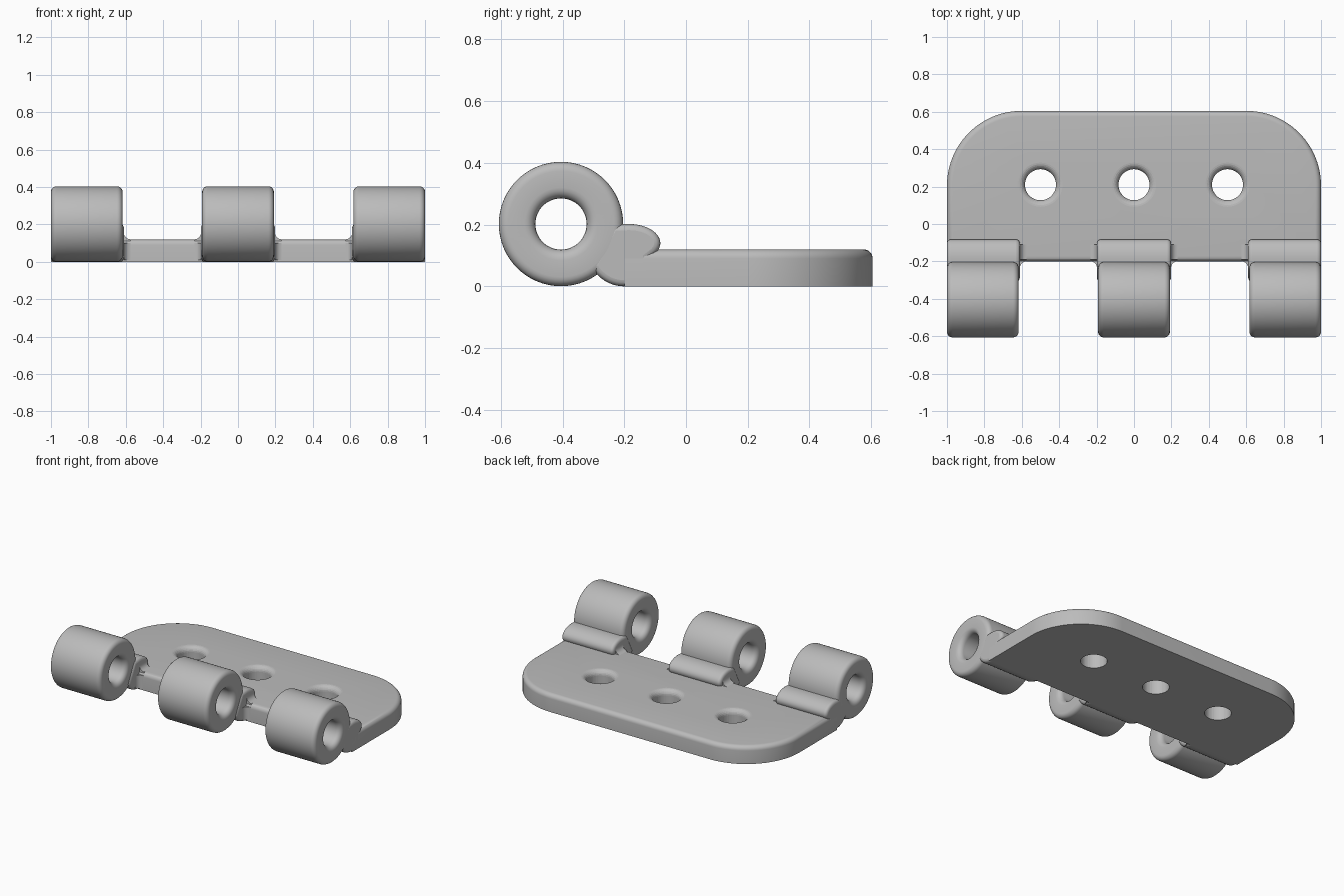
import bpy, bmesh
from math import pi, sin, cos, radians
from mathutils import Vector

cube = bpy.data.objects.get("Cube")
if cube:
    bpy.data.objects.remove(cube)

steel = bpy.data.materials.new("plain grey metal")
steel.use_nodes = True
GREY = (0.5, 0.5, 0.5, 1)
steel.diffuse_color = GREY
steel.node_tree.nodes["Principled BSDF"].inputs["Base Color"].default_value = GREY


def arc(cx, cy, rx, ry, start, end, steps):
    """Points on an elliptical arc, angles in degrees."""
    angles = [radians(start + (end - start) * i / steps) for i in range(steps + 1)]
    return [(cx + rx * cos(a), cy + ry * sin(a)) for a in angles]


def loft(name, rings, closed=False):
    """Join matching rings of points; cap both ends unless closed in a loop."""
    bm = bmesh.new()
    loops = [[bm.verts.new(p) for p in ring] for ring in rings]
    n = len(loops[0])
    pairs = list(zip(loops, loops[1:])) + ([(loops[-1], loops[0])] if closed else [])
    for a, b in pairs:
        for i in range(n):
            j = (i + 1) % n
            bm.faces.new((a[i], a[j], b[j], b[i]))
    if not closed:
        bm.faces.new(loops[0])
        bm.faces.new(loops[-1])
    bmesh.ops.recalc_face_normals(bm, faces=bm.faces)
    mesh = bpy.data.meshes.new(name)
    bm.to_mesh(mesh)
    bm.free()
    obj = bpy.data.objects.new(name, mesh)
    bpy.context.collection.objects.link(obj)
    mesh.materials.append(steel)
    return obj


def smooth(obj):
    bpy.ops.object.select_all(action='DESELECT')
    obj.select_set(True)
    bpy.context.view_layer.objects.active = obj
    bpy.ops.object.shade_smooth_by_angle(angle=radians(35))


# Plate with two large rounded corners and a softened top edge
THICK, FRONT, BACK, CORNER, SOFT = 0.12, -0.2, 0.605, 0.4, 0.03


def plate_ring(inset, z):
    r = CORNER - inset
    outline = [(1 - inset, FRONT + inset)]
    outline += arc(1 - CORNER, BACK - CORNER, r, r, 0, 90, 24)
    outline += arc(CORNER - 1, BACK - CORNER, r, r, 90, 180, 24)
    outline += [(inset - 1, FRONT + inset)]
    return [(x, y, z) for x, y in outline]


rings = [plate_ring(0, 0)]
for out, z in arc(-SOFT, THICK - SOFT, SOFT, SOFT, 0, 90, 6):
    rings.append(plate_ring(-out, z))
plate = loft("plate", rings)

# Screw holes with flared rims
for x in (-0.5, 0, 0.5):
    profile = [(0.083, -0.05)] + arc(0.118, THICK - 0.035, 0.035, 0.035, 180, 90, 6)
    profile.append((0.118, THICK + 0.05))
    cutter = loft("screw_hole_cutter", [
        [(x + px, 0.21 + py, z) for px, py in arc(0, 0, r, r, 0, 352.5, 47)]
        for r, z in profile])
    cutter.hide_render = True
    cutter.hide_set(True)
    cut = plate.modifiers.new("screw hole", 'BOOLEAN')
    cut.operation, cut.solver, cut.object = 'DIFFERENCE', 'EXACT', cutter
smooth(plate)


# Knuckle barrel: a ring section with softened corners turned about the x axis
def barrel(name, x0, x1):
    outer, bore, f, g = 0.2015, 0.083, 0.03, 0.035
    section = arc(x0 + f, outer - f, f, f, 180, 90, 5)
    section += arc(x1 - f, outer - f, f, f, 90, 0, 5)
    section += arc(x1 - g, bore + g, g, g, 0, -90, 5)
    section += arc(x0 + g, bore + g, g, g, 270, 180, 5)
    turns = [2 * pi * i / 64 for i in range(64)]
    smooth(loft(name, [
        [(x, -0.405 + r * cos(a), 0.202 + r * sin(a)) for x, r in section]
        for a in turns], closed=True))


# Neck: rounded lump joining a barrel to the plate
def neck(name, x0, x1):
    side = arc(-0.2, 0.12, 0.12, 0.12, 206, 270, 10)
    side += [(-0.12, 0), (-0.12, 0.09)]
    side += arc(-0.185, 0.14, 0.102, 0.062, -40, 90, 16)
    side += [(-0.24, 0.2)]
    obj = loft(name, [[(x, y, z) for y, z in side] for x in (x0, x1)])
    bevel = obj.modifiers.new("soft ends", 'BEVEL')
    bevel.width, bevel.segments = 0.02, 4
    bevel.limit_method, bevel.angle_limit = 'ANGLE', radians(60)
    smooth(obj)


# Coves: small concave fillets where a neck side meets the plate
def coves(name, x, sign):
    r = 0.035
    corner = [(-0.02, -0.02)] + [(r, -0.02)] + arc(r, r, r, r, 270, 180, 6) + [(-0.02, r)]
    smooth(loft(name + "_top_cove", [
        [(x + sign * u, y, THICK + v) for u, v in corner] for y in (-0.19, -0.11)]))
    smooth(loft(name + "_front_cove", [
        [(x + sign * u, FRONT - v, z) for u, v in corner] for z in (0.01, 0.1)]))


for name, x0, x1, n0, n1 in (
        ("right", -1, -0.617, -1, -0.61),
        ("middle", -0.192, 0.192, -0.198, 0.198),
        ("left", 0.617, 1, 0.61, 1)):
    barrel(name + "_barrel", x0, x1)
    neck(name + "_neck", n0, n1)
    if n0 > -1:
        coves(name + "_right_side", n0, -1)
    if n1 < 1:
        coves(name + "_left_side", n1, 1)
